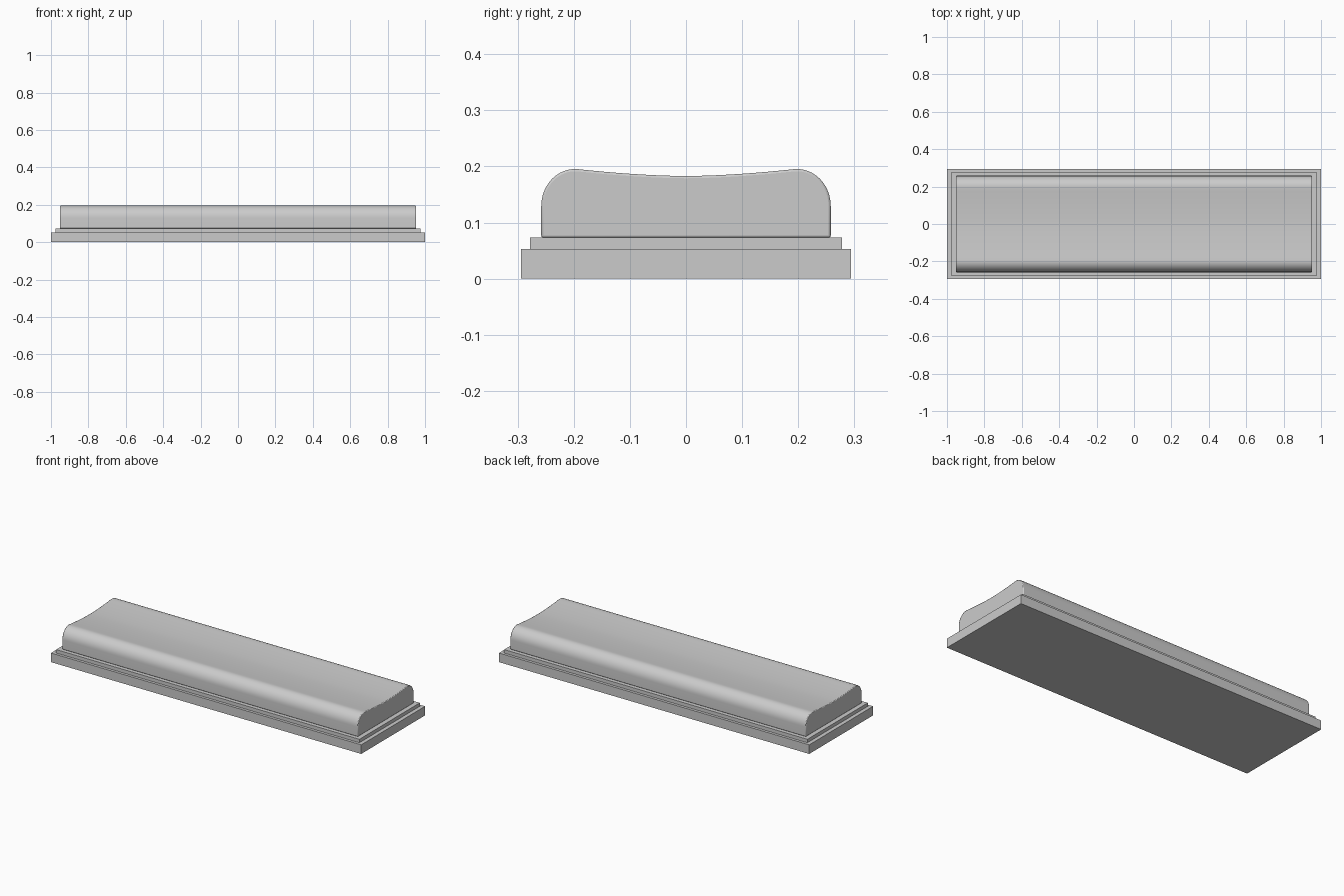
import bpy, bmesh, math

if "Cube" in bpy.data.objects:
    bpy.data.objects.remove(bpy.data.objects["Cube"])


def finish(name, bm):
    bmesh.ops.recalc_face_normals(bm, faces=bm.faces[:])
    mesh = bpy.data.meshes.new(name)
    bm.to_mesh(mesh)
    bm.free()
    obj = bpy.data.objects.new(name, mesh)
    bpy.context.collection.objects.link(obj)
    return obj


def slab(name, hx, hy, z0, z1):
    bm = bmesh.new()
    bmesh.ops.create_cube(bm, size=1)
    for v in bm.verts:
        v.co.x *= 2 * hx
        v.co.y *= 2 * hy
        v.co.z = z0 if v.co.z < 0 else z1
    return finish(name, bm)


# Stepped base
slab("base_plate", 1.0, 0.294, 0.0, 0.053)
slab("step_plate", 0.977, 0.278, 0.053, 0.073)

# Body cross-section: straight side, rounded shoulder, dished top
HX, HY, RY, RZ, TOP, DIP = 0.953, 0.258, 0.06, 0.066, 0.1955, 0.183
half = [(HY, 0.073)]
for i in range(13):
    a = math.radians(i * 95 / 12)
    half.append((HY - RY + RY * math.cos(a), TOP - RZ + RZ * math.sin(a)))
y_end, z_end = half[-1]
for i in range(11, 0, -1):
    t = i / 12
    half.append((y_end * t, DIP + (z_end - DIP) * t ** 1.7))
profile = half + [(0, DIP)] + [(-y, z) for y, z in reversed(half)]

# Body extruded along x
bm = bmesh.new()
face = bm.faces.new([bm.verts.new((-HX, y, z)) for y, z in profile])
ext = bmesh.ops.extrude_face_region(bm, geom=[face], use_keep_orig=True)
for g in ext["geom"]:
    if isinstance(g, bmesh.types.BMVert):
        g.co.x = HX
body = finish("dished_body", bm)

# Slightly softened end rims
bev = body.modifiers.new("rim_bevel", "BEVEL")
bev.width = 0.004
bev.segments = 2
bev.limit_method = 'ANGLE'
bev.angle_limit = math.radians(60)

bpy.ops.object.select_all(action='DESELECT')
body.select_set(True)
bpy.context.view_layer.objects.active = body
bpy.ops.object.shade_smooth_by_angle(angle=math.radians(35))
